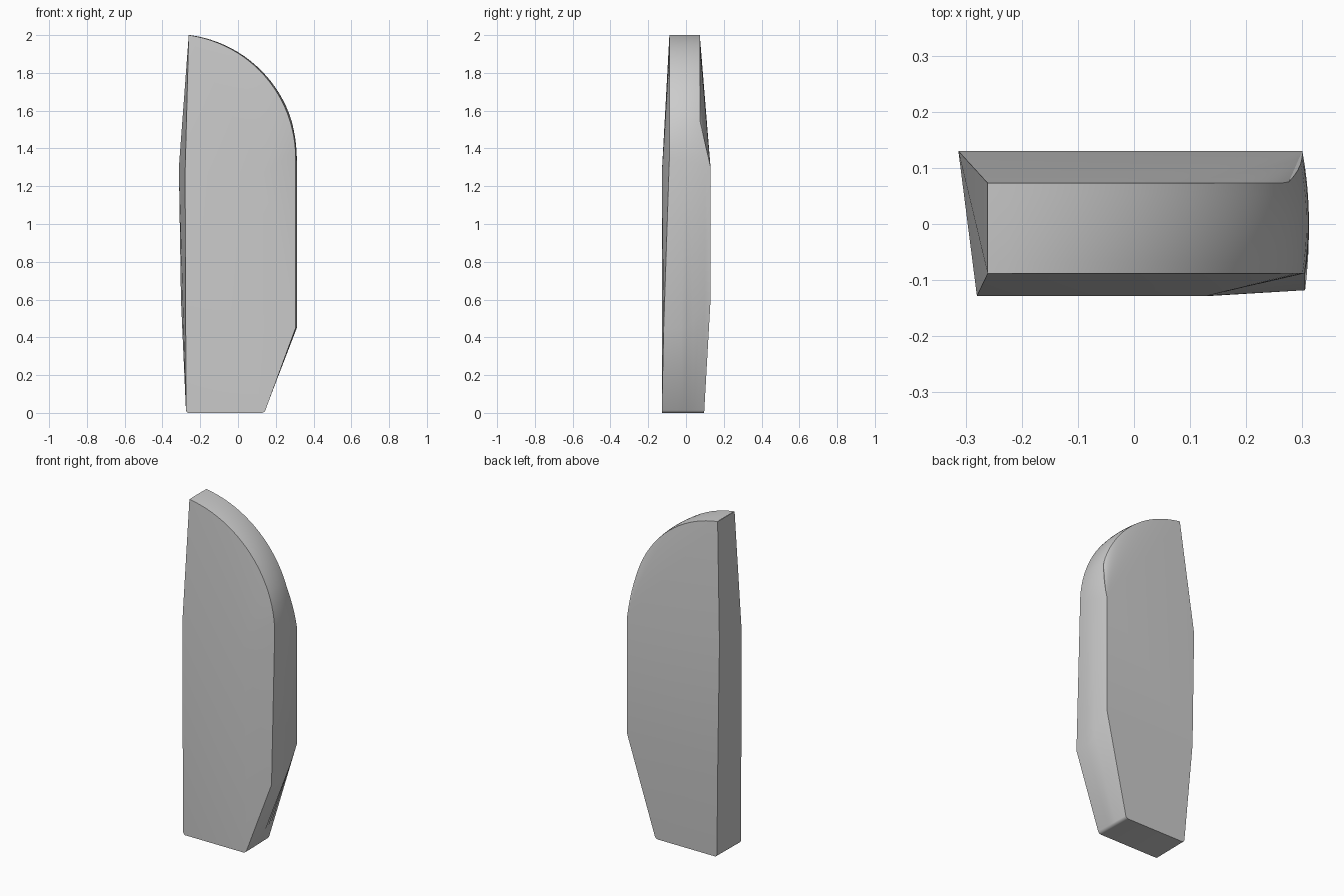
import bpy, bmesh
from math import sin, cos, radians, sqrt
from mathutils import Vector

cube = bpy.data.objects.get("Cube")
if cube:
    bpy.data.objects.remove(cube, do_unlink=True)

# Plain grey material
grey = bpy.data.materials.new("plain_grey")
grey.use_nodes = True
colour = (0.6, 0.6, 0.6, 1)
grey.diffuse_color = colour
grey.node_tree.nodes["Principled BSDF"].inputs["Base Color"].default_value = colour

# Curved shoulder and right edge, as a front rim and a back rim
STEPS, ROWS = 24, 8
RADIUS, ARC_X, ARC_Z = 0.656, -0.351, 1.35
front_rim, back_rim, swell = [], [], []
for i in range(STEPS + 1):
    a = radians(82.1 * (1 - i / STEPS))
    x, z = ARC_X + RADIUS * cos(a), ARC_Z + RADIUS * sin(a)
    drop = min(1, max(0, (1.55 - z) / 0.2))
    front_rim.append(Vector((x, -0.088, z)))
    back_rim.append(Vector((x - 0.005 * drop, 0.073 + 0.057 * drop, z - 0.05 * drop)))
    swell.append(0.009 * cos(a))
front_rim += [Vector((0.305, -0.118, 0.45)), Vector((0.14, -0.128, 0))]
back_rim += [Vector((0.30, 0.13, 0.6)), Vector((0.135, 0.096, 0))]
swell += [0.009, 0]

bm = bmesh.new()
rim = []
for i, (f, b) in enumerate(zip(front_rim, back_rim)):
    out = Vector((f.x - ARC_X, 0, max(0, f.z - ARC_Z))).normalized()
    row = []
    for j in range(ROWS + 1):
        t = j / ROWS
        p = f.lerp(b, t) + out * swell[i] * 4 * t * (1 - t)
        if i == STEPS + 1:   # lower corner stays level, then climbs to the back
            p.z = f.z + (b.z - f.z) * max(0, 2 * t - 1)
        row.append(bm.verts.new(p))
    rim.append(row)
for upper, lower in zip(rim, rim[1:]):
    for j in range(ROWS):
        bm.faces.new((upper[j], lower[j], lower[j + 1], upper[j + 1]))

# Straight left edge and the ridge point on the front
front_mid = bm.verts.new((-0.28, -0.128, 1.27))
front_foot = bm.verts.new((-0.275, -0.128, 0))
back_mid = bm.verts.new((-0.313, 0.13, 1.3))
back_low = bm.verts.new((-0.302, 0.13, 0.6))
back_foot = bm.verts.new((-0.272, 0.096, 0))
ridge = bm.verts.new((0.13, -0.128, 1.27))
front = [row[0] for row in rim]
back = [row[-1] for row in rim]

# Front faces fan out from the ridge point
for a, b in zip(front, front[1:]):
    bm.faces.new((ridge, a, b))
bm.faces.new((ridge, front[-1], front_foot, front_mid))
bm.faces.new((ridge, front_mid, front[0]))

# Back faces fan out from the shoulder corner
corner, low, foot = back[-3:]
for a, b in zip(back[:-4], back[1:-3]):
    bm.faces.new((corner, a, b))
bm.faces.new((corner, back[0], back_mid))
bm.faces.new((corner, back_mid, back_low, low))
bm.faces.new((low, back_low, back_foot, foot))

# Left side and underside
bm.faces.new((front[0], front_mid, back_mid, back[0]))
bm.faces.new((front_mid, front_foot, back_low, back_mid))
bm.faces.new((front_foot, back_foot, back_low))
bm.faces.new([front_foot] + rim[-1] + [back_foot])
bmesh.ops.recalc_face_normals(bm, faces=bm.faces)

# Softened bottom corners
ends = [e for e in bm.edges
        if all(v.co.z < 0.001 for v in e.verts)
        and abs(e.verts[0].co.x - e.verts[1].co.x) < 0.1]
bmesh.ops.bevel(bm, geom=ends, offset=0.014, segments=3, profile=0.5, affect='EDGES')

mesh = bpy.data.meshes.new("slab")
bm.to_mesh(mesh)
bm.free()
mesh.materials.append(grey)
slab = bpy.data.objects.new("slab", mesh)
bpy.context.collection.objects.link(slab)
bpy.ops.object.select_all(action='DESELECT')
slab.select_set(True)
bpy.context.view_layer.objects.active = slab
bpy.ops.object.shade_smooth_by_angle(angle=radians(30))
